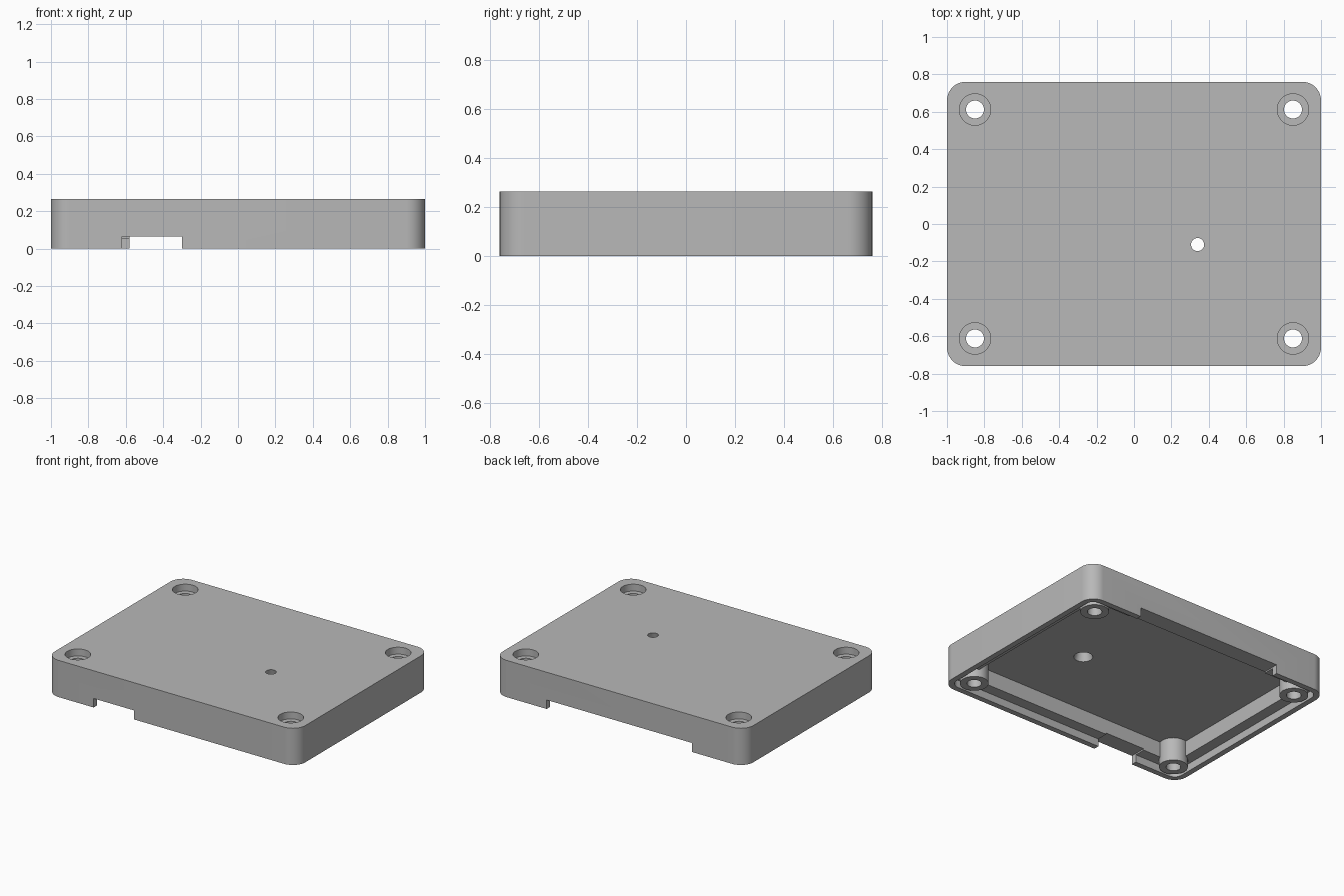
import bpy, bmesh, math

W, D, H = 2.0, 1.52, 0.265      # outer size of the cover
CEILING = 0.167                 # underside of the top plate
SCREW_X, SCREW_Y = 0.85, 0.612  # screw positions

cube = bpy.data.objects.get("Cube")
if cube:
    bpy.data.objects.remove(cube, do_unlink=True)

grey = bpy.data.materials.new("plain grey")
grey.use_nodes = True
colour = (0.48, 0.48, 0.48, 1)
grey.diffuse_color = colour
grey.node_tree.nodes["Principled BSDF"].inputs["Base Color"].default_value = colour


def finish(name, bm):
    bmesh.ops.recalc_face_normals(bm, faces=bm.faces)
    mesh = bpy.data.meshes.new(name)
    bm.to_mesh(mesh)
    bm.free()
    mesh.materials.append(grey)
    ob = bpy.data.objects.new(name, mesh)
    bpy.context.collection.objects.link(ob)
    return ob


def block(name, x0, x1, y0, y1, z0, z1, radius=0):
    """Box with rounded upright edges."""
    bm = bmesh.new()
    bmesh.ops.create_cube(bm, size=1)
    for v in bm.verts:
        v.co.x = x1 if v.co.x > 0 else x0
        v.co.y = y1 if v.co.y > 0 else y0
        v.co.z = z1 if v.co.z > 0 else z0
    if radius:
        upright = [e for e in bm.edges
                   if abs(e.verts[0].co.z - e.verts[1].co.z) > 0.01]
        bmesh.ops.bevel(bm, geom=upright, offset=radius, segments=12,
                        profile=0.5, affect='EDGES')
    return finish(name, bm)


def inset_block(name, inset, z0, z1, radius):
    x, y = W / 2 - inset, D / 2 - inset
    return block(name, -x, x, -y, y, z0, z1, radius)


def rod(name, x, y, z0, z1, r0, r1=None):
    """Upright cylinder or cone."""
    bm = bmesh.new()
    bmesh.ops.create_cone(bm, cap_ends=True, segments=48, radius1=r0,
                          radius2=r0 if r1 is None else r1, depth=z1 - z0)
    bmesh.ops.translate(bm, verts=bm.verts, vec=(x, y, (z0 + z1) / 2))
    return finish(name, bm)


def combine(target, other, operation):
    """Apply a boolean and discard the helper."""
    other.hide_render = True
    mod = target.modifiers.new("cut", 'BOOLEAN')
    mod.operation, mod.solver, mod.object = operation, 'EXACT', other
    bpy.context.view_layer.objects.active = target
    bpy.ops.object.modifier_apply(modifier=mod.name)
    bpy.data.objects.remove(other, do_unlink=True)


# Hollow cover with a stepped rim
cover = inset_block("cover", 0, 0, H, 0.1)
combine(cover, inset_block("cavity", 0.12, -0.1, CEILING, 0.03), 'DIFFERENCE')
combine(cover, inset_block("rim_step", 0.04, -0.1, 0.055, 0.06), 'DIFFERENCE')

# Cable openings in the front and back walls
front_slot = block("front_slot", -0.62, -0.30, -0.9, -0.6, -0.1, 0.065)
back_slot = block("back_slot", -0.58, 0.58, 0.6, 0.9, -0.1, 0.065)
for slot in (front_slot, back_slot):
    combine(cover, slot, 'DIFFERENCE')

# Screw posts, each drilled through and counterbored from the top
for sx in (-1, 1):
    for sy in (-1, 1):
        x, y = sx * SCREW_X, sy * SCREW_Y
        combine(cover, rod("post", x, y, 0, CEILING + 0.02, 0.094), 'UNION')
        combine(cover, rod("bore", x, y, -0.1, H + 0.1, 0.048), 'DIFFERENCE')
        combine(cover, rod("counterbore", x, y, H - 0.05, H + 0.1, 0.084), 'DIFFERENCE')

# Flared light hole, wider on the inside
slope = (0.062 - 0.035) / (H - CEILING)
extra = 0.01
combine(cover, rod("light_hole", 0.34, -0.11, CEILING - extra, H + extra,
                   0.062 + slope * extra, 0.035 - slope * extra), 'DIFFERENCE')

# Smooth round walls, keep sharp edges
bpy.ops.object.select_all(action='DESELECT')
cover.select_set(True)
bpy.context.view_layer.objects.active = cover
bpy.ops.object.shade_smooth_by_angle(angle=math.radians(30))
